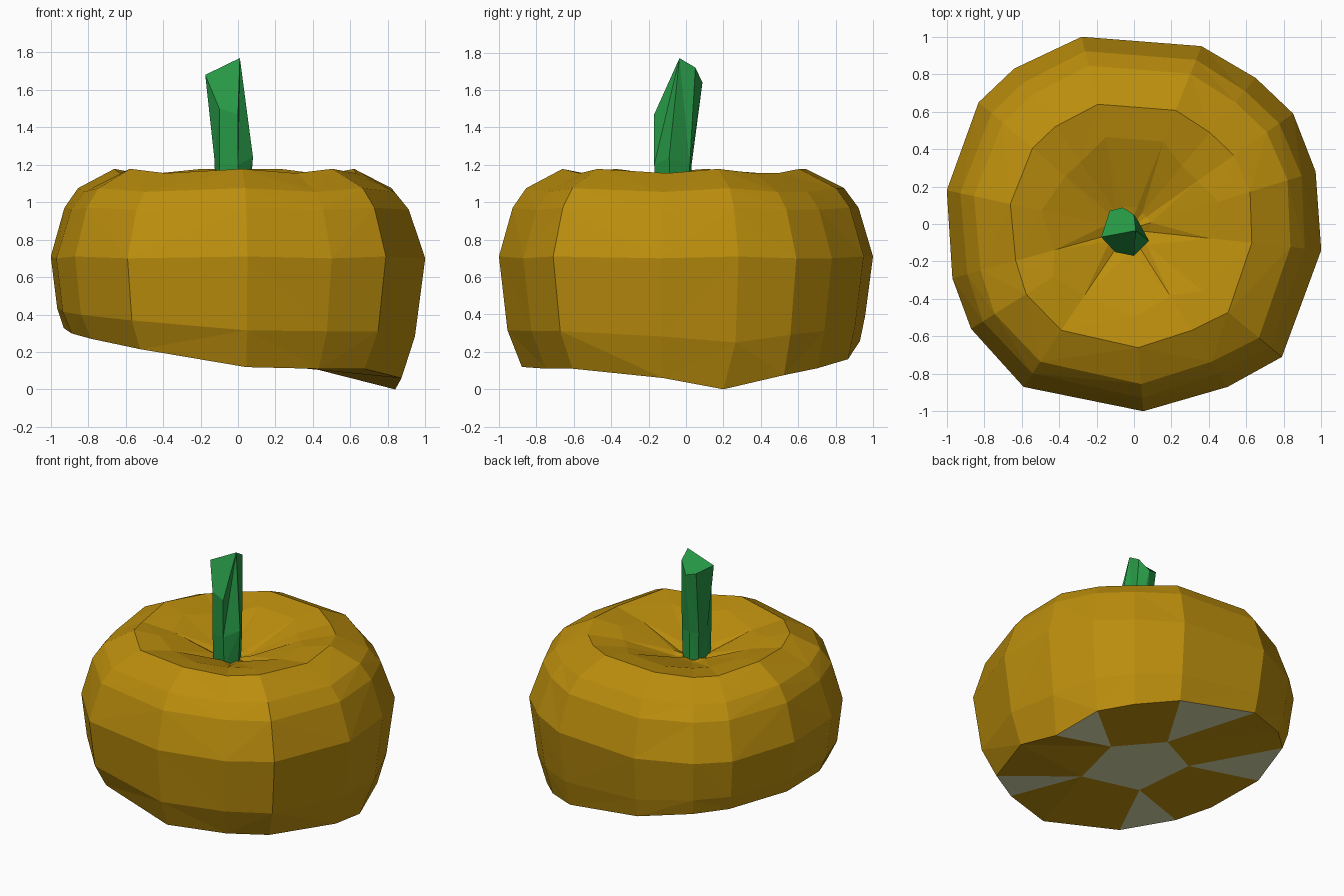
import bpy, bmesh, math

if "Cube" in bpy.data.objects:
    bpy.data.objects.remove(bpy.data.objects["Cube"])


def material(name, rgb):
    m = bpy.data.materials.new(name)
    m.diffuse_color = (*rgb, 1)
    m.use_nodes = True
    m.node_tree.nodes["Principled BSDF"].inputs["Base Color"].default_value = m.diffuse_color
    return m


def finish(bm, name, mats):
    bmesh.ops.recalc_face_normals(bm, faces=bm.faces)
    mesh = bpy.data.meshes.new(name)
    bm.to_mesh(mesh)
    bm.free()
    for m in mats:
        mesh.materials.append(m)
    ob = bpy.data.objects.new(name, mesh)
    bpy.context.collection.objects.link(ob)
    return ob


def bridge(bm, a, b):
    # triangulated band with alternating diagonals
    n = len(a)
    for i in range(n):
        j = (i + 1) % n
        if i % 2:
            bm.faces.new((a[i], a[j], b[j]))
            bm.faces.new((a[i], b[j], b[i]))
        else:
            bm.faces.new((a[i], a[j], b[i]))
            bm.faces.new((a[j], b[j], b[i]))


orange = material("rind", (0.50, 0.27, 0.004))
pale = material("underside", (0.66, 0.66, 0.40))
green = material("stem_green", (0.02, 0.31, 0.06))

# Widest outline of the squash, seen from above
outline = [(-0.28, 1.0), (0.36, 0.95), (0.65, 0.78), (0.85, 0.59), (0.97, 0.28),
           (1.0, -0.14), (0.79, -0.71), (0.5, -0.87), (0.05, -1.0), (-0.59, -0.87),
           (-0.87, -0.56), (-0.97, -0.29), (-1.0, 0.18), (-0.83, 0.65), (-0.64, 0.83)]
LOW = 4  # the corner that touches the ground
PEAKS = {0, 1, 4, 6, 8, 10, 12}  # lobes; the others are grooves
bm = bmesh.new()

# Slanted bottom rim
rim = []
for i, (x, y) in enumerate(outline):
    s = 0.93 - 0.05 * max(0, x) - 0.05 * max(0, -y)
    x, y = x * s, y * s
    z = max(0.17 - 0.16 * x + 0.05 * y, 0.11 if y < -0.3 else 0.06)
    rim.append((0.84, 0.2, 0.0) if i == LOW else (x, y, z))
rings = [[bm.verts.new(p) for p in rim]]

# Lower side, bulging most towards the front
low = []
for (x, y), p in zip(outline, rim):
    s = 0.955 - 0.01 * x
    low.append(bm.verts.new((x * s, y * s, 0.55 * p[2] + 0.25)))
rings.append(low)

# Widest ring, shoulder, lobed crown and dimple:
# (scale, z) for lobes, then (scale, z) for grooves
for lobe, groove in [((1.0, 0.71), (1.0, 0.70)),
                     ((0.925, 0.97), (0.915, 0.96)),
                     ((0.85, 1.075), (0.84, 1.055)),
                     ((0.65, 1.178), (0.64, 1.155)),
                     ((0.48, 1.145), (0.42, 1.115)),
                     ((0.12, 1.02), (0.11, 1.0))]:
    ring = []
    for i, (x, y) in enumerate(outline):
        s, z = lobe if i in PEAKS else groove
        c = -0.03 * (1 - s)
        ring.append(bm.verts.new((x * s + c, y * s + c, z)))
    rings.append(ring)
for a, b in zip(rings, rings[1:]):
    bridge(bm, a, b)
centre = bm.verts.new((-0.03, -0.03, 0.99))
for i, v in enumerate(rings[-1]):
    bm.faces.new((v, rings[-1][(i + 1) % 15], centre))

# Underside: pale five-pointed patch between dark wedges
inner = []
for k in range(5):
    a, b = rim[3 * k], rim[(3 * k + 1) % 15]
    x, y = 0.2 * (a[0] + b[0]), 0.2 * (a[1] + b[1])
    inner.append(bm.verts.new((x, y, 0.17 - 0.14 * x + 0.05 * y)))
for k in range(5):
    r = [rings[0][(3 * k + j) % 15] for j in range(4)]
    n = inner[(k + 1) % 5]
    bm.faces.new((r[0], r[1], inner[k])).material_index = 1
    bm.faces.new((r[1], r[2], inner[k]))
    bm.faces.new((r[2], n, inner[k]))
    bm.faces.new((r[2], r[3], n))
bm.faces.new(inner).material_index = 1
finish(bm, "squash_body", [orange, pale])

# Stem: seven-sided, leaning, with an obliquely cut top
stem_rings = [
    [(-0.12, -0.07, 0.98), (-0.1, 0.0, 0.98), (-0.05, 0.03, 0.98), (0.01, 0.02, 0.98),
     (0.06, -0.08, 0.98), (0.0, -0.16, 0.98), (-0.1, -0.14, 0.98)],
    [(-0.125, -0.07, 1.22), (-0.11, 0.01, 1.2), (-0.05, 0.03, 1.2), (0.02, 0.02, 1.2),
     (0.08, -0.09, 1.24), (0.0, -0.17, 1.2), (-0.1, -0.15, 1.2)],
    [(-0.175, -0.07, 1.68), (-0.13, 0.07, 1.66), (-0.06, 0.088, 1.64), (0.0, 0.05, 1.72),
     (0.01, -0.035, 1.77), (0.0, -0.17, 1.47), (-0.1, -0.15, 1.5)],
]
bm = bmesh.new()
sr = [[bm.verts.new(p) for p in ring] for ring in stem_rings]
for a, b in zip(sr, sr[1:]):
    bridge(bm, a, b)
t = sr[2]
bm.faces.new((t[0], t[4], t[3], t[2], t[1]))
bm.faces.new((t[0], t[6], t[5], t[4]))
bm.faces.new(sr[0])
finish(bm, "stem", [green])
